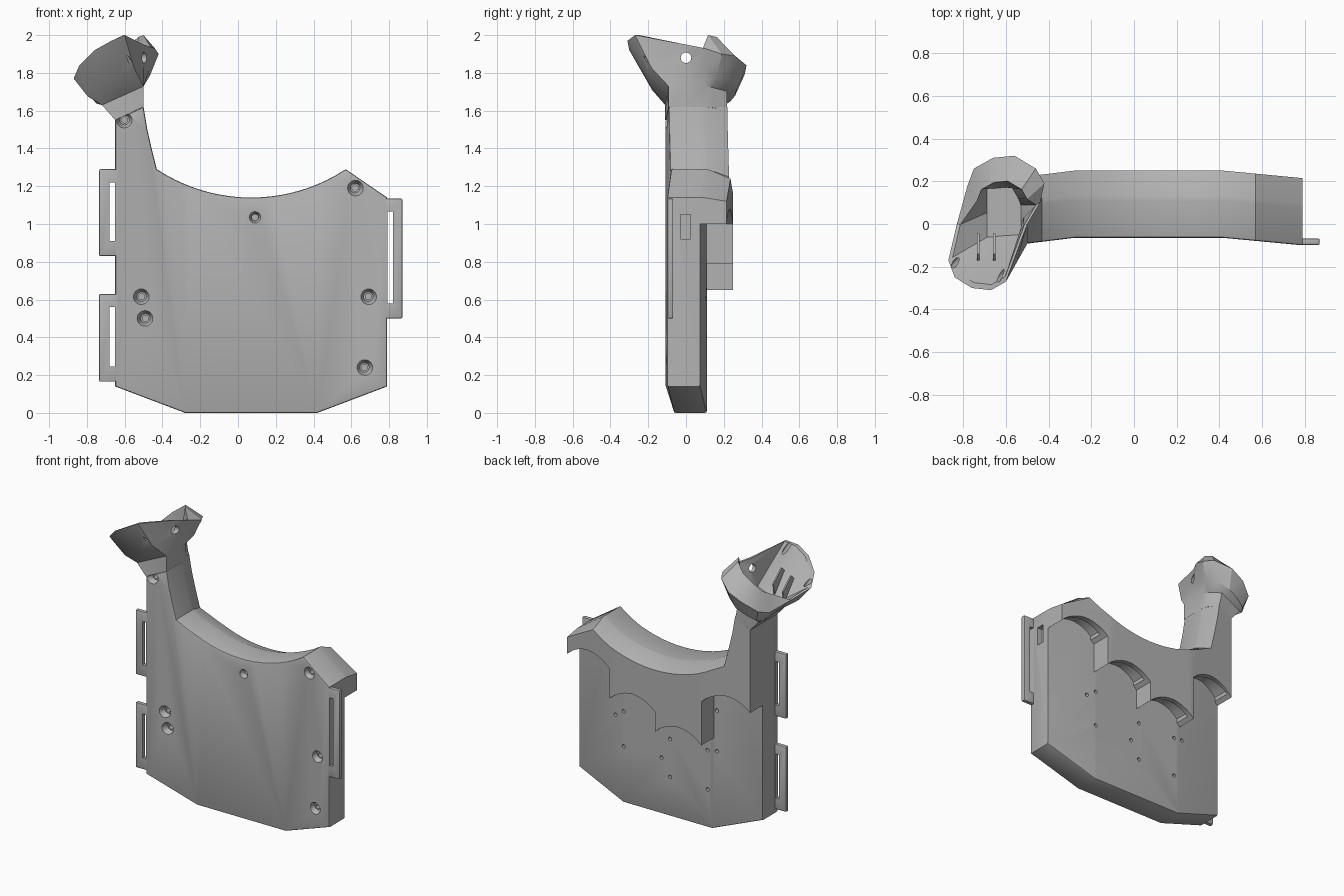
import bpy, bmesh
from math import sqrt, sin, pi
from mathutils import Vector, Matrix

if "Cube" in bpy.data.objects:
    bpy.data.objects.remove(bpy.data.objects["Cube"])

grey = bpy.data.materials.new("plain grey")
grey.use_nodes = True
grey.diffuse_color = (0.45, 0.45, 0.45, 1)
grey.node_tree.nodes["Principled BSDF"].inputs["Base Color"].default_value = grey.diffuse_color

LEFT, RIGHT = -0.65, 0.79           # body sides
FOLD_L, FOLD_R = -0.28, 0.42        # vertical fold lines
FRONT, BACK, RIDGE, REAR = -0.065, 0.11, 0.13, 0.25


def bend(x):
    """How far the side panels fold towards the front."""
    if x > FOLD_R:
        return -0.035 * (x - FOLD_R) / (RIGHT - FOLD_R)
    if x < FOLD_L:
        return -0.045 * (FOLD_L - x) / (FOLD_L - LEFT)
    return 0


def add_loft(bm, rings):
    """Bridge closed rings of points and cap both ends."""
    loops = [[bm.verts.new(p) for p in ring] for ring in rings]
    n = len(loops[0])
    for a, b in zip(loops, loops[1:]):
        for i in range(n):
            j = (i + 1) % n
            bm.faces.new((a[i], a[j], b[j], b[i]))
    bm.faces.new(loops[0][::-1])
    bm.faces.new(loops[-1])
    bmesh.ops.recalc_face_normals(bm, faces=bm.faces)


def add_box(bm, x, y, z):
    add_loft(bm, [[(x[0], v, z[0]), (x[1], v, z[0]), (x[1], v, z[1]), (x[0], v, z[1])] for v in y])


def add_cone(bm, start, end, r1, r2, sides=20):
    start, end = Vector(start), Vector(end)
    d = end - start
    m = Matrix.Translation((start + end) / 2) @ d.to_track_quat('Z', 'Y').to_matrix().to_4x4()
    bmesh.ops.create_cone(bm, cap_ends=True, segments=sides, radius1=r1, radius2=r2,
                          depth=d.length, matrix=m)


def fold(bm):
    for x in (FOLD_L, FOLD_R):
        bmesh.ops.bisect_plane(bm, geom=bm.verts[:] + bm.edges[:] + bm.faces[:],
                               plane_co=(x, 0, 0), plane_no=(1, 0, 0))
    for v in bm.verts:
        v.co.y += bend(v.co.x)


def finish(name, bm, cutter=None):
    """Make the object, cut it, and shade it."""
    def make(title, source):
        mesh = bpy.data.meshes.new(title)
        source.to_mesh(mesh)
        source.free()
        mesh.materials.append(grey)
        obj = bpy.data.objects.new(title, mesh)
        bpy.context.collection.objects.link(obj)
        return obj
    obj = make(name, bm)
    if cutter:
        tool = make(name + "_cutter", cutter)
        tool.hide_render = True
        mod = obj.modifiers.new("cut", 'BOOLEAN')
        mod.operation, mod.object = 'DIFFERENCE', tool
        mod.solver, mod.use_self = 'EXACT', True
        graph = bpy.context.evaluated_depsgraph_get()
        baked = bpy.data.meshes.new_from_object(obj.evaluated_get(graph))
        obj.modifiers.clear()
        obj.data = baked
        bpy.data.objects.remove(tool)
    bpy.ops.object.select_all(action='DESELECT')
    obj.select_set(True)
    bpy.context.view_layer.objects.active = obj
    bpy.ops.object.shade_smooth_by_angle(angle=0.45)
    return obj


def at_y(points, y):
    return [(x, y, z) for x, z in points]


# Shared rim: scooped top edge, then the inner edge of the neck
R = 0.908
scoop = []
for i in range(21):
    x = 0.57 - i * 0.05
    scoop.append((x, 1.14 + R - sqrt(R * R - (x - 0.07) ** 2)))
neck = [(-0.455, 1.39), (-0.48, 1.5), (-0.5, 1.62)]
rim = scoop + neck
low_rim = [(x, z - 0.05) for x, z in scoop[:-1]] + [(-0.46, 1.25)] + [(x - 0.04, z) for x, z in neck]
shoulder = [(LEFT, 1.55)]

# Body plate
plate = [(FOLD_L, 0), (FOLD_R, 0), (RIGHT, 0.14), (RIGHT, 1.14)] + rim + shoulder + [(LEFT, 0.14)]
bm = bmesh.new()
add_loft(bm, [at_y(plate, FRONT), at_y(plate, BACK)])
edges = [e for e in bm.edges if all(abs(v.co.y - FRONT) < 1e-4 for v in e.verts)]
edges += [e for e in bm.edges if all(v.co.z < 0.2 and v.co.y > 0 for v in e.verts)]
bmesh.ops.bevel(bm, geom=edges, offset=0.01, segments=2, profile=0.5, affect='EDGES')
fold(bm)
cut = bmesh.new()
screws = [(-0.6, 1.55), (0.62, 1.19), (0.09, 1.035), (-0.51, 0.615), (-0.49, 0.5), (0.69, 0.615), (0.67, 0.24)]
for x, z in screws:
    y = FRONT + bend(x)
    r = 0.034 if abs(x) < 0.2 else 0.046
    add_cone(cut, (x, y - 0.01, z), (x, y + 0.035, z), r, r * 0.55)
    add_cone(cut, (x, y, z), (x, y + 0.1, z), 0.016, 0.016)
pins = [(0.485, 0.605), (0.415, 0.65), (0.415, 0.4), (0.116, 0.4), (0.05, 0.55), (0.05, 0.28),
        (-0.247, 0.55), (-0.317, 0.85), (-0.317, 0.56), (-0.247, 0.27)]
for x, z in pins:
    y = BACK + bend(x)
    add_cone(cut, (x, y - 0.04, z), (x, y + 0.02, z), 0.013, 0.013, 12)
add_box(cut, (RIGHT - 0.04, RIGHT + 0.02), (-0.03, 0.025), (0.92, 1.05))
finish("body_plate", bm, cut)


# Rear hood with stepped arches over open pockets
def arch(x0, x1, z, rise, steps=12):
    return [(x0 + (x1 - x0) * i / steps, z + rise * sin(pi * i / steps) ** 0.8) for i in range(steps + 1)]


bays = [(LEFT, -0.295, 0.96), (-0.295, 0.07, 0.65), (0.07, 0.43, 0.79), (0.43, RIGHT, 1.0)]
scallops = []
for x0, x1, z in bays:
    scallops += arch(x0, x1, z, 0.08)
hood = [(RIGHT, 1.14)] + rim + shoulder + scallops
hood_back = [(RIGHT, 1.12)] + low_rim + shoulder + scallops
bm = bmesh.new()
add_loft(bm, [at_y(hood, BACK), at_y(hood, RIDGE), at_y(hood_back, REAR)])
fold(bm)
cut = bmesh.new()
for x0, x1, z in bays:
    a, b = x0 + 0.025, x1 - 0.025
    pocket = [(b, z - 0.05), (a, z - 0.05)] + arch(a, b, z + 0.05, 0.07)
    shift = bend((a + b) / 2)
    add_loft(cut, [at_y(pocket, BACK - 0.05), at_y(pocket, REAR - 0.035 + shift)])
finish("rear_hood", bm, cut)


# Strap loops on both sides
def strap_loop(name, side, outer, z0, z1):
    s = 1 if outer > side else -1
    y = FRONT + bend(side)
    bm = bmesh.new()
    add_box(bm, sorted((side - s * 0.02, outer)), (y + 0.002, y + 0.032), (z0, z1))
    bmesh.ops.bevel(bm, geom=bm.edges[:], offset=0.007, segments=2, profile=0.5, affect='EDGES')
    cut = bmesh.new()
    add_box(cut, sorted((side + s * 0.002, side + s * 0.03)), (y - 0.1, y + 0.1), (z0 + 0.08, z1 - 0.07))
    finish(name, bm, cut)


strap_loop("right_upper_strap_loop", LEFT, -0.735, 0.83, 1.29)
strap_loop("right_lower_strap_loop", LEFT, -0.735, 0.165, 0.63)
strap_loop("left_strap_loop", RIGHT, 0.87, 0.5, 1.135)

# Flared cup on the neck: outer skin, lip, then the hollow inside
lip = [(-0.87, -0.17, 1.77), (-0.84, -0.25, 1.84), (-0.76, -0.3, 1.92), (-0.67, -0.31, 1.97), (-0.6, -0.27, 2),
       (-0.5, 0, 1.95), (-0.44, 0.1, 1.93), (-0.42, 0.19, 1.9), (-0.46, 0.26, 1.89), (-0.56, 0.32, 1.84),
       (-0.66, 0.31, 1.79), (-0.75, 0.26, 1.73), (-0.78, 0.18, 1.7), (-0.83, 0, 1.735)]
foot_xy = [(-0.65, -0.11), (-0.62, -0.106), (-0.58, -0.1), (-0.54, -0.096), (-0.5, -0.092),
           (-0.5, 0), (-0.5, 0.1), (-0.51, 0.14), (-0.54, 0.218), (-0.57, 0.215),
           (-0.6, 0.211), (-0.63, 0.207), (-0.65, 0.205), (-0.65, 0.05)]
lip = [Vector(p) for p in lip]
foot = [Vector((x, y, 1.55 + (x + 0.65) * 0.47)) for x, y in foot_xy]
waist = []
for p in foot:
    x = p.x - 0.07 * (-0.5 - p.x) / 0.15
    waist.append(Vector((x, p.y, 1.63 + (x + 0.72) * 0.45)))
flare = [a.lerp(b, 0.5) - Vector((0, 0, 0.15 * abs(b.y))) for a, b in zip(waist, lip)]
centre = Vector((-0.65, -0.02, 0))
inner_lip = []
for i, p in enumerate(lip):
    clamp = 7 <= i <= 12                # thick raised clamp at the back
    q = p.lerp(Vector((centre.x, centre.y, p.z)), 0.35 if clamp else 0.09)
    inner_lip.append(q + Vector((0, 0, 0.1 if clamp else 0)))
middle = sum(waist, Vector()) / len(waist)
floor = [middle.lerp(p, 0.72) + Vector((0, 0, 0.02)) for p in waist]
bm = bmesh.new()
add_loft(bm, [foot, waist, flare, lip, inner_lip, floor])
cut = bmesh.new()
axis = Vector((-0.05, -0.05, 0.1))
for p in (Vector((-0.835, -0.18, 1.785)), Vector((-0.625, -0.245, 1.96))):
    add_cone(cut, p - axis, p + axis, 0.014, 0.014, 12)
add_cone(cut, (-0.56, 0, 1.88), (-0.4, 0, 1.88), 0.028, 0.028)
finish("neck_cup", bm, cut)

# Ribs inside the cup
for i, x in enumerate((-0.73, -0.655)):
    z = 1.77 + (x + 0.73) * 0.5
    bm = bmesh.new()
    profile = [(-0.17, z + 0.03), (-0.06, z - 0.1), (-0.045, z - 0.02), (-0.14, z + 0.06)]
    add_loft(bm, [[(v, y, h) for y, h in profile] for v in (x - 0.005, x + 0.005)])
    finish("cup_rib_%d" % (i + 1), bm)
